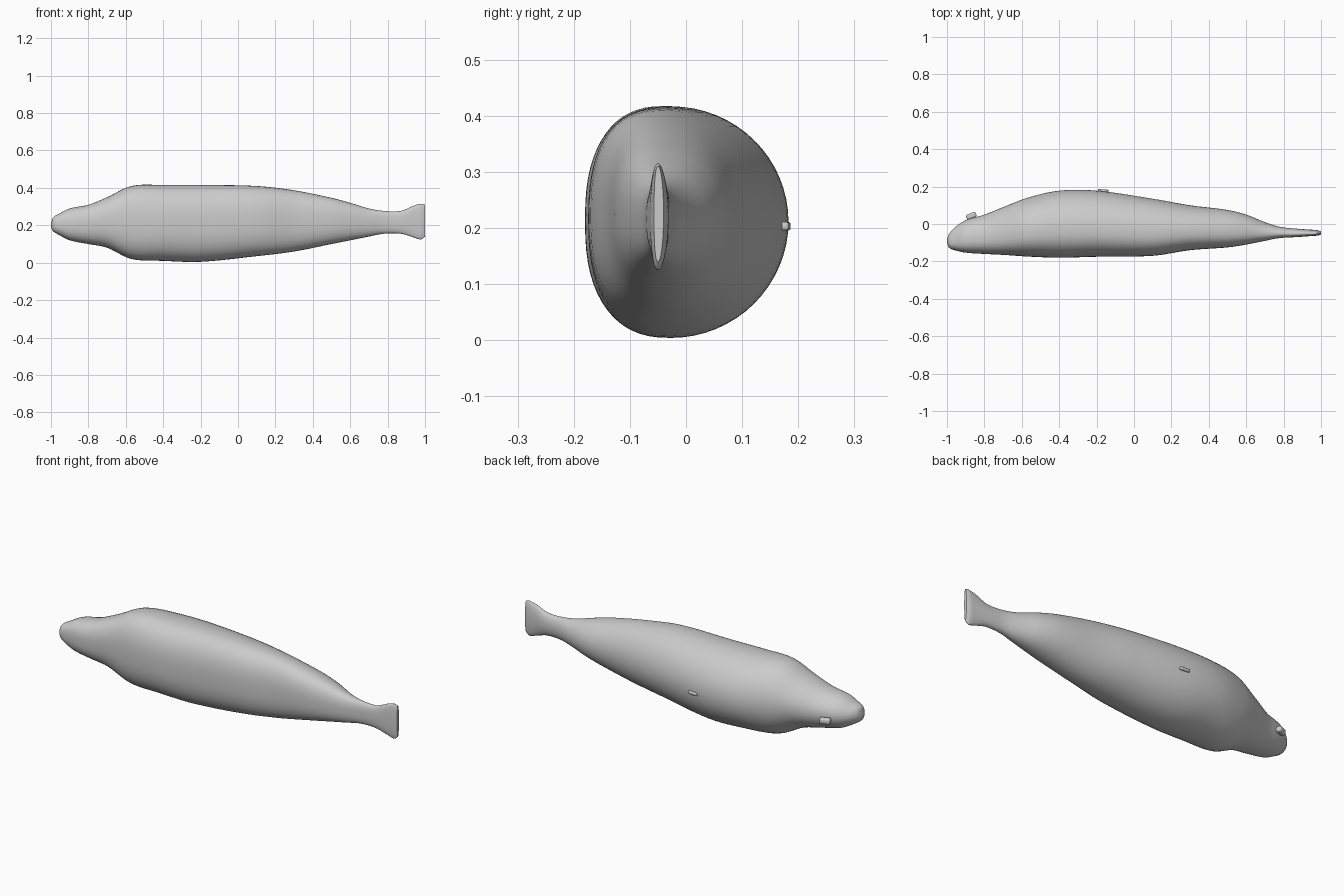
import bpy
import bmesh
from math import sin, cos, pi, radians
from mathutils import Vector, Matrix

cube = bpy.data.objects.get("Cube")
if cube:
    bpy.data.objects.remove(cube, do_unlink=True)


def make_material(name, colour):
    material = bpy.data.materials.new(name)
    material.use_nodes = True
    material.diffuse_color = colour
    material.node_tree.nodes["Principled BSDF"].inputs["Base Color"].default_value = colour
    return material


grey = make_material("plain grey", (.6, .6, .6, 1))


def make_object(name, bm, material):
    mesh = bpy.data.meshes.new(name)
    bmesh.ops.recalc_face_normals(bm, faces=bm.faces)
    bm.to_mesh(mesh)
    bm.free()
    mesh.materials.append(material)
    obj = bpy.data.objects.new(name, mesh)
    bpy.context.collection.objects.link(obj)
    bpy.ops.object.select_all(action='DESELECT')
    obj.select_set(True)
    bpy.context.view_layer.objects.active = obj
    bpy.ops.object.shade_smooth_by_angle(angle=radians(50))
    return obj


# Body stations: x, bottom z, top z, front y, back y
STATIONS = [
    (-1, .19, .21, -.10, -.08),
    (-.99, .17, .24, -.125, -.055),
    (-.96, .15, .26, -.14, -.02),
    (-.9, .12, .29, -.153, .02),
    (-.8, .10, .31, -.16, .05),
    (-.7, .08, .35, -.165, .09),
    (-.57, .02, .41, -.174, .14),
    (-.4, .01, .416, -.18, .178),
    (-.2, .005, .416, -.175, .178),
    (.1, .035, .41, -.17, .135),
    (.3, .06, .387, -.14, .1),
    (.5, .1, .347, -.125, .075),
    (.6, .12, .32, -.11, .05),
    (.7, .14, .29, -.09, .01),
    (.78, .155, .277, -.075, -.015),
    (.87, .155, .277, -.07, -.025),
    (.94, .135, .305, -.065, -.03),
    (.98, .125, .315, -.062, -.033),
    (1, .14, .31, -.057, -.04),
]


def slope(i):
    """Tangent of the station table with respect to x."""
    a = Vector(STATIONS[max(i - 1, 0)])
    b = Vector(STATIONS[min(i + 1, len(STATIONS) - 1)])
    return (b - a) / (b[0] - a[0])


def smooth_stations(steps):
    """Hermite curve through the stations."""
    for i in range(len(STATIONS) - 1):
        a, b = Vector(STATIONS[i]), Vector(STATIONS[i + 1])
        span = b[0] - a[0]
        for s in range(steps):
            t = s / steps
            blend = t * t * (3 - 2 * t)
            tangents = slope(i) * (t * (1 - t) ** 2) - slope(i + 1) * (t * t * (1 - t))
            point = a.lerp(b, blend) + tangents * span
            point[0] = a[0] + span * t
            yield point
    yield Vector(STATIONS[-1])


def section(station, sides):
    """Cross-section: full and flattened in front, round behind."""
    x, low, high, front, back = station
    ridge = front + (back - front) * .42
    middle, half = (low + high) / 2, (high - low) / 2
    for k in range(sides):
        angle = 2 * pi * k / sides
        c, s = cos(angle), sin(angle)
        power = 1 if c > 0 else .8
        reach = back - ridge if c > 0 else front - ridge
        y = ridge + reach * abs(c) ** power
        z = middle + half * abs(s) ** power * (1 if s > 0 else -1)
        yield Vector((x, y, z))


# Body with the tail fluke, lofted in one skin
SIDES = 64
bm = bmesh.new()
rings = [[bm.verts.new(p) for p in section(st, SIDES)] for st in smooth_stations(6)]
for ring, following in zip(rings, rings[1:]):
    for k in range(SIDES):
        n = (k + 1) % SIDES
        bm.faces.new((ring[k], ring[n], following[n], following[k]))
for end in (rings[0], rings[-1]):
    bm.faces.new(end)
make_object("body", bm, grey)


def rounded_block(name, centre, size, turn):
    """Small bevelled block, turned about z to follow the skin."""
    bm = bmesh.new()
    bmesh.ops.create_cube(bm, size=1)
    bmesh.ops.scale(bm, vec=size, verts=bm.verts)
    bmesh.ops.bevel(bm, geom=bm.edges[:], offset=min(size) * .3, segments=3,
                    profile=.5, affect='EDGES')
    bmesh.ops.transform(bm, matrix=Matrix.Translation(centre) @ Matrix.Rotation(turn, 4, 'Z'),
                        verts=bm.verts)
    make_object(name, bm, grey)


# Small raised parts on the back
rounded_block("eye", (-.87, .043, .19), (.055, .03, .03), radians(22))
rounded_block("back_stud", (-.165, .175, .203), (.055, .02, .015), radians(-4))
